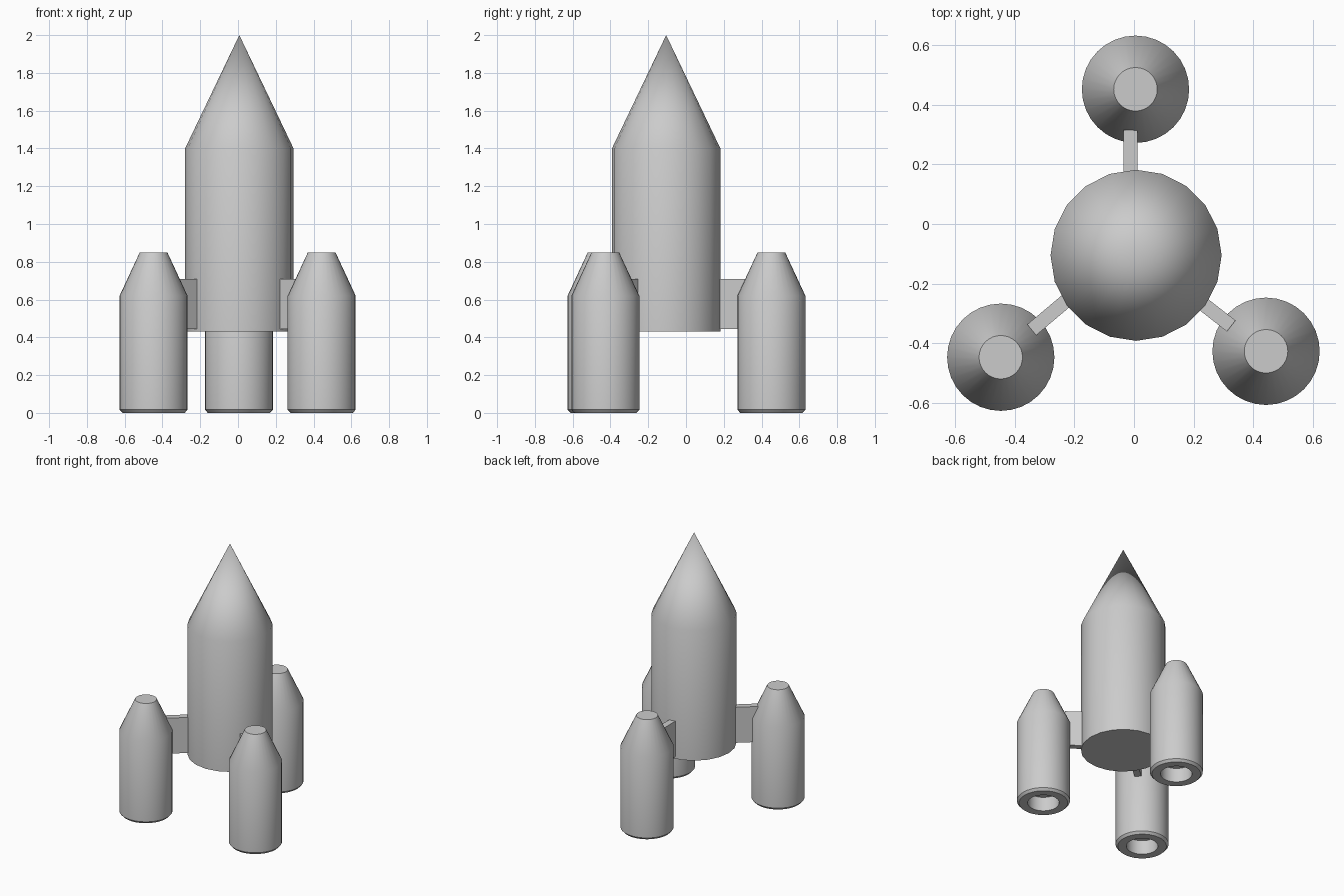
import bpy, bmesh
from math import cos, sin, pi, radians
from mathutils import Vector

if "Cube" in bpy.data.objects:
    bpy.data.objects.remove(bpy.data.objects["Cube"])


def lathe(name, profile, sides, location):
    """Revolve (radius, z) points about z; radius 0 closes to a single point."""
    bm = bmesh.new()
    rings = []
    for r, z in profile:
        count = 1 if r == 0 else sides
        rings.append([bm.verts.new((r * cos(2 * pi * i / sides), r * sin(2 * pi * i / sides), z))
                      for i in range(count)])
    for a, b in zip(rings, rings[1:]):
        if len(a) == 1 or len(b) == 1:
            tip, ring = (a[0], b) if len(a) == 1 else (b[0], a)
            for i in range(sides):
                bm.faces.new((ring[i], ring[(i + 1) % sides], tip))
        else:
            for i in range(sides):
                j = (i + 1) % sides
                bm.faces.new((a[i], a[j], b[j], b[i]))
    for ring in (rings[0], rings[-1]):
        if len(ring) > 1:
            bm.faces.new(ring)
    return finish(name, bm, location)


def finish(name, bm, location=(0, 0, 0)):
    bmesh.ops.recalc_face_normals(bm, faces=bm.faces)
    mesh = bpy.data.meshes.new(name)
    bm.to_mesh(mesh)
    bm.free()
    obj = bpy.data.objects.new(name, mesh)
    obj.location = location
    bpy.context.collection.objects.link(obj)
    bpy.ops.object.select_all(action='DESELECT')
    obj.select_set(True)
    bpy.context.view_layer.objects.active = obj
    bpy.ops.object.shade_smooth_by_angle(angle=radians(30))
    return obj


def strut(name, start, end, z0=0.445, z1=0.71, width=0.047):
    """Upright plate running between two plan points."""
    start, end = Vector(start), Vector(end)
    side = (end - start).normalized().orthogonal() * width / 2
    bm = bmesh.new()
    corners = [start + side, end + side, end - side, start - side]
    base = bm.faces.new([bm.verts.new((c.x, c.y, z0)) for c in corners])
    top = bmesh.ops.extrude_face_region(bm, geom=[base])["geom"]
    bmesh.ops.translate(bm, vec=(0, 0, z1 - z0),
                        verts=[v for v in top if isinstance(v, bmesh.types.BMVert)])
    # the extrusion keeps or drops the base depending on the mesh, so close it if open
    bmesh.ops.holes_fill(bm, edges=[e for e in bm.edges if e.is_boundary])
    return finish(name, bm)


# Central body with pointed nose
lathe("main_body", [(0.287, 0.43), (0.287, 1.40), (0, 2.0)], 20, (0.007, -0.105, 0))

# Boosters: recessed nozzle, bevelled rim, straight wall, truncated cone
booster = [(0.107, 0.105), (0.107, 0), (0.165, 0), (0.18, 0.017), (0.18, 0.62), (0.073, 0.85)]
for side, x, y in (("back", 0.005, 0.452), ("left", -0.447, -0.447), ("right", 0.443, -0.427)):
    lathe(side + "_booster", booster, 32, (x, y, 0))

# Connecting struts
strut("back_strut", (-0.012, 0.10), (-0.012, 0.316))
strut("left_strut", (-0.165, -0.205), (-0.343, -0.355))
strut("right_strut", (0.168, -0.219), (0.326, -0.342))
